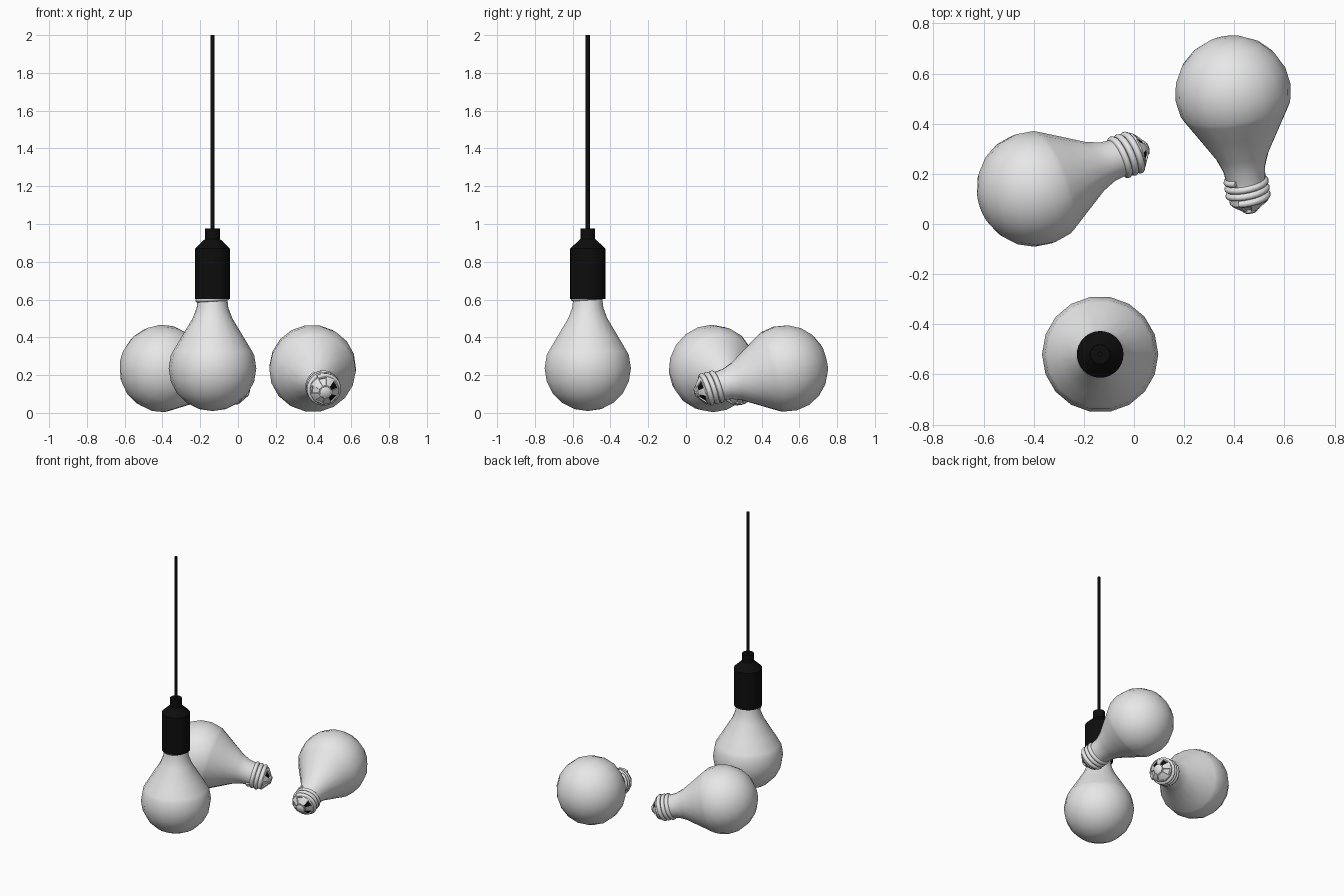
import bpy, bmesh, math
from mathutils import Matrix, Vector

cube = bpy.data.objects.get("Cube")
if cube:
    bpy.data.objects.remove(cube)


def material(name, value):
    m = bpy.data.materials.new(name)
    m.use_nodes = True
    colour = (value, value, value, 1)
    m.diffuse_color = colour
    m.node_tree.nodes["Principled BSDF"].inputs["Base Color"].default_value = colour
    return m


GREY = material("light grey", 0.8)
BLACK = material("black", 0.004)


def finish(name, bm, mats, matrix, angle=40):
    bmesh.ops.recalc_face_normals(bm, faces=bm.faces)
    mesh = bpy.data.meshes.new(name)
    bm.to_mesh(mesh)
    bm.free()
    for m in mats:
        mesh.materials.append(m)
    ob = bpy.data.objects.new(name, mesh)
    bpy.context.collection.objects.link(ob)
    ob.matrix_world = matrix
    bpy.ops.object.select_all(action="DESELECT")
    ob.select_set(True)
    bpy.context.view_layer.objects.active = ob
    bpy.ops.object.shade_smooth_by_angle(angle=math.radians(angle))
    return ob


def lathe(profile, sides):
    """Spin a (radius, height) profile around z."""
    bm = bmesh.new()
    verts = [bm.verts.new((r, 0, z)) for r, z in profile]
    edges = [bm.edges.new(pair) for pair in zip(verts, verts[1:])]
    bmesh.ops.spin(bm, geom=verts + edges, cent=(0, 0, 0), axis=(0, 0, 1),
                   angle=math.tau, steps=sides, use_duplicate=False)
    bmesh.ops.remove_doubles(bm, verts=bm.verts, dist=0.0005)
    return bm


def thread(name, matrix):
    """Screw thread: a round-section helix with three turns."""
    curve = bpy.data.curves.new(name, "CURVE")
    curve.dimensions = "3D"
    curve.bevel_depth = 0.014
    curve.bevel_resolution = 2
    curve.use_fill_caps = True
    spline = curve.splines.new("POLY")
    turns, per_turn = 3, 20
    spline.points.add(turns * per_turn)
    for i, p in enumerate(spline.points):
        a = math.tau * i / per_turn
        p.co = (0.077 * math.cos(a), 0.077 * math.sin(a), 0.36 + 0.028 * i / per_turn, 1)
    curve.materials.append(GREY)
    ob = bpy.data.objects.new(name, curve)
    bpy.context.collection.objects.link(ob)
    ob.matrix_world = matrix


def bulb(prefix, centre, axis, roll):
    """Bulb whose globe sits at centre and whose cap points along axis."""
    turn = Vector(axis).to_track_quat("Z", "Y").to_matrix().to_4x4()
    matrix = Matrix.Translation(centre) @ turn @ Matrix.Rotation(math.radians(roll), 4, "Z")

    # glass envelope: round globe running into a straight taper
    globe = [(0.232 * math.cos(math.radians(a)), 0.227 * math.sin(math.radians(a)))
             for a in range(-90, 21, 18)]
    globe[0] = (0, -0.226)
    neck = [(0.21, 0.09), (0.165, 0.165), (0.105, 0.265), (0.084, 0.32), (0.078, 0.37)]
    finish(prefix + "_glass", lathe(globe + neck, 18), [GREY], matrix, 50)

    # metal screw base
    finish(prefix + "_screw_core", lathe([(0.077, 0.36), (0.077, 0.455)], 20), [GREY], matrix)
    thread(prefix + "_screw_thread", matrix)

    # end cone with recessed windows, some of them dark
    bm = lathe([(0.08, 0.452), (0.074, 0.46), (0.036, 0.488), (0, 0.488)], 10)
    slope = [f for f in bm.faces if 0.465 < f.calc_center_median().z < 0.48]
    slope.sort(key=lambda f: math.atan2(f.calc_center_median().y, f.calc_center_median().x))
    windows = slope[::2]
    bmesh.ops.recalc_face_normals(bm, faces=bm.faces)
    bmesh.ops.inset_individual(bm, faces=windows, thickness=0.004, depth=-0.006)
    for f in windows[:2]:
        f.material_index = 1
    finish(prefix + "_end_cone", bm, [GREY, BLACK], matrix, 30)

    # contact button
    finish(prefix + "_contact", lathe([(0.03, 0.484), (0.03, 0.494), (0.022, 0.5), (0, 0.5)], 14),
           [GREY], matrix)


bulb("hanging_bulb", (-0.135, -0.52, 0.236), (0, 0, 1), 0)
bulb("left_bulb", (0.395, 0.525, 0.235), (0.07, -0.478, -0.127), 120)
bulb("right_bulb", (-0.4, 0.14, 0.235), (0.45, 0.165, -0.127), 210)

# lamp socket, open at the bottom, with cord grip and cord
stand = Matrix.Translation((-0.135, -0.52, 0))
finish("socket", lathe([(0.08, 0.62), (0.084, 0.602), (0.093, 0.602), (0.093, 0.87), (0.04, 0.92),
                        (0, 0.92)], 32), [BLACK], stand, 30)
finish("cord_grip", lathe([(0.039, 0.915), (0.039, 0.975), (0, 0.975)], 24), [BLACK], stand, 30)
finish("cord", lathe([(0.011, 0.97), (0.011, 2), (0, 2)], 12), [BLACK], stand, 30)
